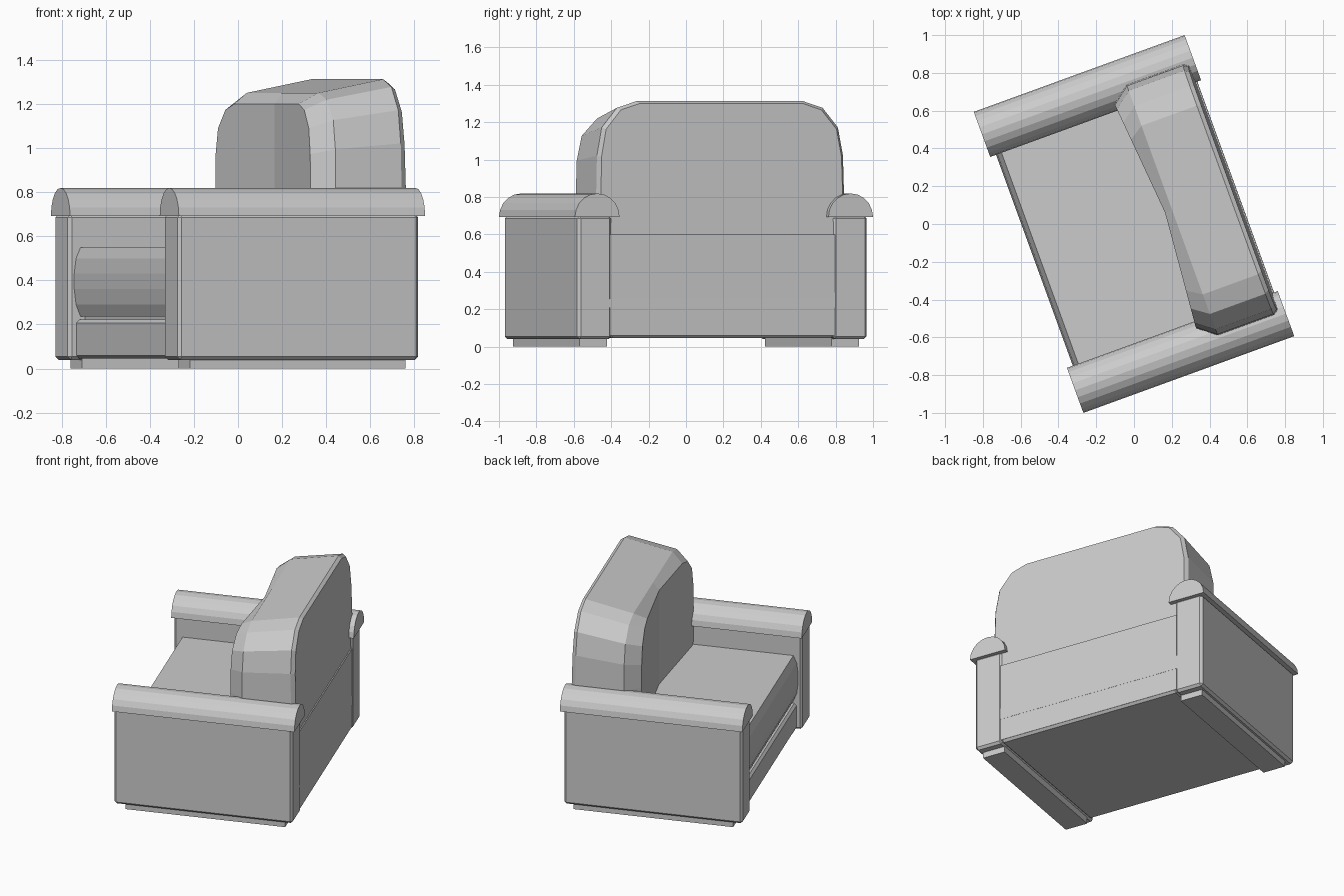
import bpy, bmesh, math
from mathutils import Matrix

if "Cube" in bpy.data.objects:
    bpy.data.objects.remove(bpy.data.objects["Cube"])

# Chair is built along local axes (x = front to back, y = side to side), then turned
TURN = Matrix.Rotation(math.radians(20), 4, 'Z')


def finish(name, bm):
    bmesh.ops.recalc_face_normals(bm, faces=bm.faces)
    bm.transform(TURN)
    me = bpy.data.meshes.new(name)
    bm.to_mesh(me)
    bm.free()
    ob = bpy.data.objects.new(name, me)
    bpy.context.collection.objects.link(ob)
    return ob


def box(name, x0, x1, y0, y1, z0, z1, bevel=0.0):
    bm = bmesh.new()
    m = Matrix.Translation(((x0 + x1) / 2, (y0 + y1) / 2, (z0 + z1) / 2))
    bmesh.ops.create_cube(bm, size=1, matrix=m @ Matrix.Diagonal((x1 - x0, abs(y1 - y0), z1 - z0, 1)))
    if bevel:
        bmesh.ops.bevel(bm, geom=bm.edges[:], offset=bevel, segments=1, affect='EDGES')
    return finish(name, bm)


def loft(name, rings):
    bm = bmesh.new()
    vs = [[bm.verts.new(p) for p in r] for r in rings]
    n = len(vs[0])
    for a, b in zip(vs, vs[1:]):
        for i in range(n):
            j = (i + 1) % n
            bm.faces.new((a[i], a[j], b[j], b[i]))
    bm.faces.new(vs[0])
    bm.faces.new(vs[-1])
    return bm


# Arms: panel, half-round roll and plinth on each side
for s, side in ((1, "left"), (-1, "right")):
    box("arm_panel_" + side, -0.587, 0.575, s * 0.63, s * 0.823, 0.04, 0.70, 0.015)
    box("plinth_" + side, -0.52, 0.52, s * 0.64, s * 0.795, 0.0, 0.05)
    arc = [(s * 0.721 + 0.127 * math.cos(math.pi * k / 10),
            0.692 + 0.127 * math.sin(math.pi * k / 10)) for k in range(11)]
    finish("arm_roll_" + side, loft("roll", [[(x, y, z) for y, z in arc] for x in (-0.594, 0.594)]))

# Base between the arms
box("seat_base", -0.552, 0.571, -0.64, 0.64, 0.045, 0.222, 0.015)

# Seat cushion with a bulging front
side_profile = [(0.40, 0.235), (-0.53, 0.235), (-0.552, 0.29), (-0.561, 0.36), (-0.561, 0.43),
                (-0.552, 0.50), (-0.53, 0.55), (0.40, 0.55)]
finish("seat_cushion", loft("cushion", [[(x, y, z) for x, z in side_profile] for y in (-0.635, 0.635)]))
box("cushion_support", -0.51, 0.55, -0.63, 0.63, 0.20, 0.30)

# Backrest: rounded outline lofted from rear to a slightly hollow front panel
half = [(0.0, 1.31), (0.475, 1.31), (0.585, 1.275), (0.672, 1.17), (0.70, 1.02), (0.705, 0.82), (0.69, 0.21)]
outline = half + [(-y, z) for y, z in reversed(half[1:])]
outline.insert(len(half), (0.0, 0.21))


def back_ring(x, wide, top, lean=0.0, hollow=0.0):
    ring = []
    for y, z in outline:
        zz = z if z < 0.8 else 0.8 + (z - 0.8) * (top - 0.8) / 0.51
        yy = y * wide
        ring.append((x - lean * (zz - 0.21) + hollow * (1 - abs(yy) / 0.63), yy, zz))
    return ring


bm = loft("back", [back_ring(0.573, 0.975, 1.30, 0.022), back_ring(0.54, 1.0, 1.312, 0.012),
                   back_ring(0.215, 1.0, 1.25), back_ring(0.12, 0.895, 1.20, 0.0, 0.055)])
# split the front panel down its centre so it folds inward
front = max((f for f in bm.faces if len(f.verts) > 4), key=lambda f: -f.calc_center_median().x)
mid = [v for v in front.verts if abs(v.co.y) < 1e-5]
bmesh.utils.face_split(front, mid[0], mid[1])
finish("backrest", bm)

# Lower rear panel below the backrest
box("rear_panel", 0.40, 0.572, -0.64, 0.64, 0.06, 0.60)
